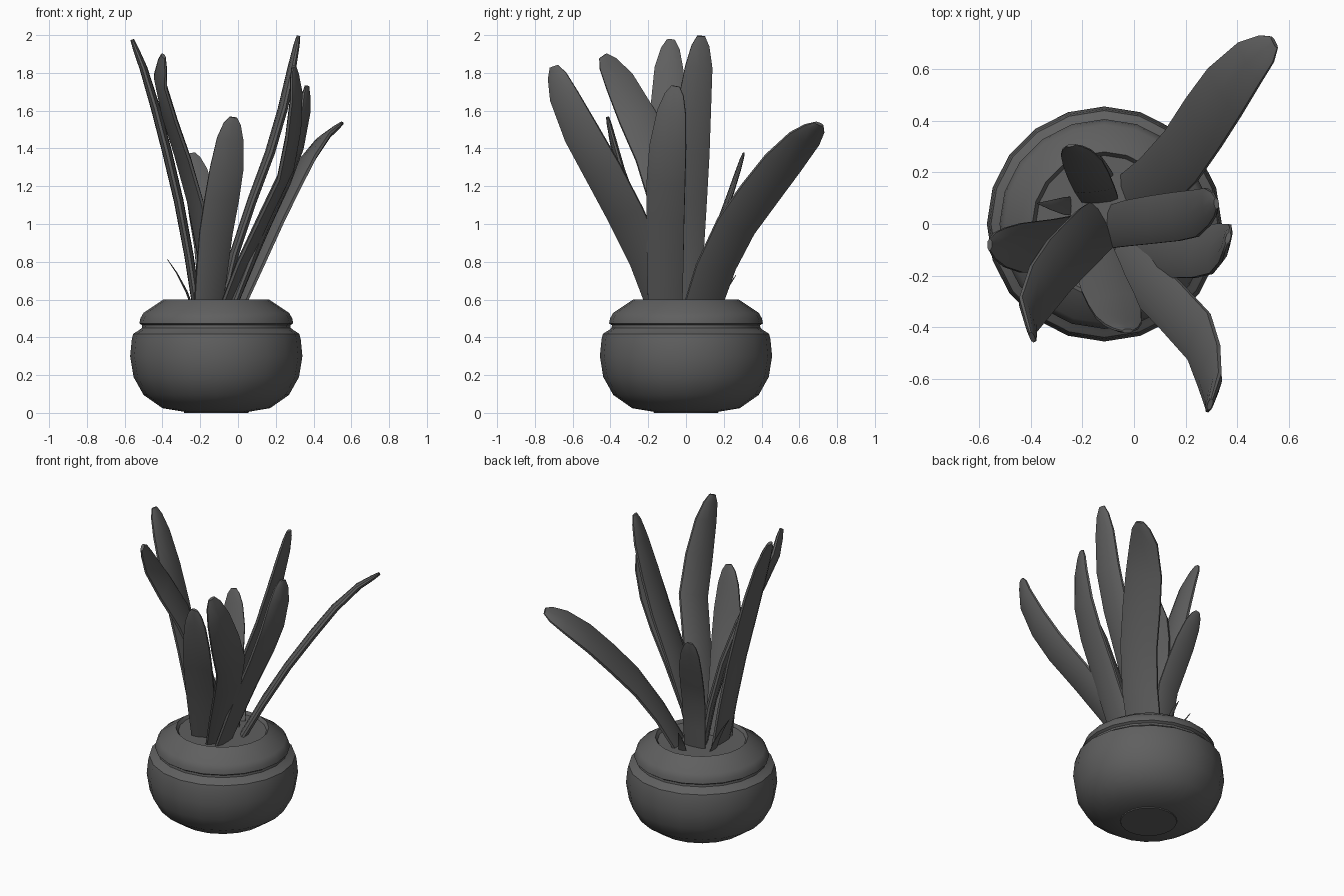
import bpy, bmesh
from math import sin, cos, pi
from mathutils import Vector

if "Cube" in bpy.data.objects:
    bpy.data.objects.remove(bpy.data.objects["Cube"])

# Dark grey for everything
DARK = bpy.data.materials.new("dark_grey")
DARK.diffuse_color = (.115, .115, .115, 1)
DARK.use_nodes = True
DARK.node_tree.nodes["Principled BSDF"].inputs["Base Color"].default_value = DARK.diffuse_color


def finish(bm, name, angle):
    bmesh.ops.recalc_face_normals(bm, faces=bm.faces)
    mesh = bpy.data.meshes.new(name)
    bm.to_mesh(mesh)
    bm.free()
    mesh.materials.append(DARK)
    ob = bpy.data.objects.new(name, mesh)
    bpy.context.collection.objects.link(ob)
    bpy.ops.object.select_all(action='DESELECT')
    ob.select_set(True)
    bpy.context.view_layer.objects.active = ob
    bpy.ops.object.shade_smooth_by_angle(angle=angle)
    return ob


def loft(name, rings, angle):
    """Skin a list of closed rings and cap both ends."""
    bm = bmesh.new()
    vs = [[bm.verts.new(p) for p in r] for r in rings]
    n = len(vs[0])
    for a, b in zip(vs, vs[1:]):
        for i in range(n):
            j = (i + 1) % n
            bm.faces.new((a[i], a[j], b[j], b[i]))
    bm.faces.new(vs[0])
    bm.faces.new(vs[-1])
    return finish(bm, name, angle)


# Pot: turned profile (radius, height), ending in the soil disc
CX, SIDES = -0.115, 20


def turned(name, profile):
    rings = [[(CX + r * cos(2 * pi * i / SIDES), r * sin(2 * pi * i / SIDES), z)
              for i in range(SIDES)] for r, z in profile]
    return loft(name, rings, 0.65)


turned("pot", [(.17, 0), (.172, .006), (.285, .025), (.385, .095), (.438, .19), (.456, .30),
               (.447, .39), (.440, .418), (.422, .430), (.410, .437), (.394, .450),
               (.392, .464), (.407, .474), (.402, .50), (.385, .53), (.28, .60),
               (.266, .580)])

# Leaves: thick rounded section swept along a path, with a chiselled tip
STATIONS = [(0, .88), (.2, .94), (.4, .98), (.58, 1), (.74, .96),
            (.89, .76), (.965, .5), (1, .22)]
SECTION = [(-1, .3), (-.6, .9), (0, 1), (.6, .9), (1, .3),
           (1, -.3), (.6, -.9), (0, -1), (-.6, -.9), (-1, -.3)]


def along(path, t):
    lens = [(b - a).length for a, b in zip(path, path[1:])]
    d = t * sum(lens)
    for i, l in enumerate(lens):
        if d <= l or i == len(lens) - 1:
            return path[i].lerp(path[i + 1], min(d / l, 1))
        d -= l


def leaf(name, path, width, across0, across1, thick=.026, stations=STATIONS):
    path = [Vector(p) for p in path]
    a0, a1 = Vector(across0).normalized(), Vector(across1).normalized()
    rings = []
    for t, w in stations:
        c = along(path, t)
        tan = (along(path, min(t + .08, 1)) - along(path, max(t - .08, 0))).normalized()
        side = a0.lerp(a1, t)
        side = (side - tan * side.dot(tan)).normalized()
        nor = tan.cross(side)
        h = thick * (.2 + .8 * w)
        rings.append([c + side * (u * w * width / 2) + nor * (v * h) for u, v in SECTION])
    return loft(name, rings, 1.0)


leaf("leaf_back_right",
     [(-.02, .08, .54), (.14, .20, .90), (.315, .46, 1.26), (.41, .595, 1.42), (.545, .705, 1.53)],
     .245, (.13, -.17, .10), (.13, -.15, .10))
leaf("leaf_right_tall",
     [(-.09, -.01, .54), (.01, .01, .97), (.14, .025, 1.28), (.235, .04, 1.6),
      (.29, .07, 1.85), (.32, .08, 1.995)],
     .19, (0, 1, 0), (-.1, 1, 0))
leaf("leaf_right_short",
     [(-.04, -.11, .54), (.15, -.11, 1.0), (.275, -.105, 1.28), (.345, -.09, 1.5),
      (.365, -.055, 1.73)],
     .205, (-.05, 1, 0), (.3, 1, 0))
leaf("leaf_front_right",
     [(-.07, -.11, .54), (.06, -.23, .88), (.25, -.43, 1.26), (.315, -.62, 1.6), (.295, -.70, 1.835)],
     .21, (.09, .14, .10), (.05, .15, .05))
leaf("leaf_front",
     [(-.16, -.11, .54), (-.115, -.24, .97), (-.065, -.34, 1.25), (-.035, -.40, 1.5), (-.025, -.415, 1.565)],
     .185, (1, .5, 0), (1, 0, 0), .022)
leaf("leaf_left_tall",
     [(-.215, -.05, .54), (-.285, -.075, 1.0), (-.38, -.09, 1.4), (-.475, -.095, 1.76), (-.56, -.08, 1.975)],
     .20, (0, 1, 0), (0, 1, 0))
leaf("leaf_front_left",
     [(-.125, .0, .54), (-.185, -.05, .97), (-.30, -.17, 1.38), (-.415, -.33, 1.72), (-.395, -.44, 1.89)],
     .22, (-.10, .16, .08), (-.06, .17, .06))
leaf("leaf_back",
     [(-.13, .09, .54), (-.155, .14, .9), (-.205, .25, 1.2), (-.245, .305, 1.375)],
     .16, (1, .1, 0), (1, .1, 0), .014)

# Two small pointed sprouts
SPIKE = [(0, 1), (.35, .9), (.7, .5), (1, .05)]
leaf("sprout_left", [(-.235, .07, .54), (-.29, .07, .69), (-.375, .08, .815)],
     .075, (0, 1, 0), (0, 1, 0), .006, SPIKE)
leaf("sprout_back", [(-.10, .17, .54), (-.11, .21, .65), (-.13, .265, .73)],
     .05, (1, .3, 0), (1, .3, 0), .006, SPIKE)
